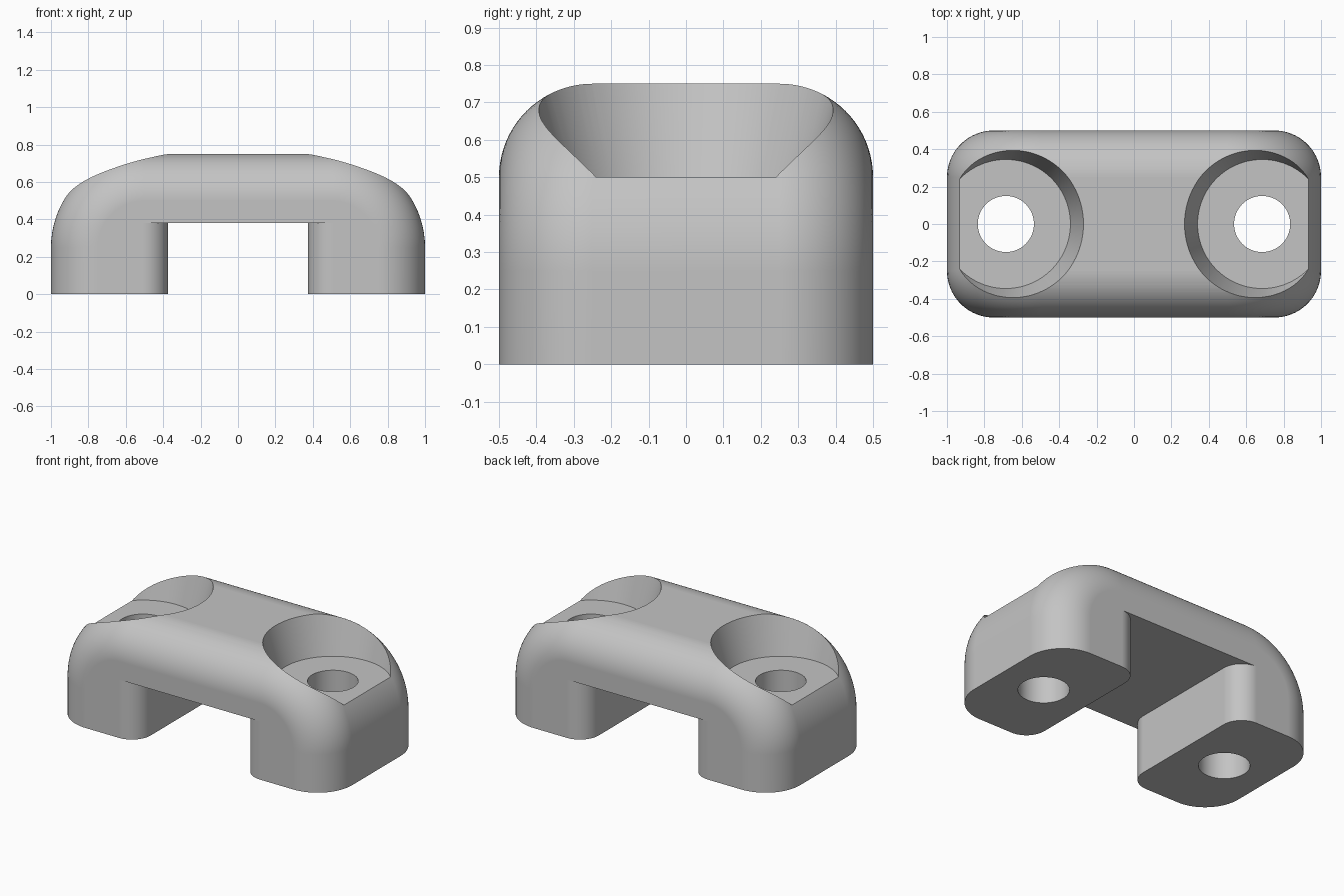
import bpy, bmesh
from math import sin, cos, pi

cube = bpy.data.objects.get("Cube")
if cube:
    bpy.data.objects.remove(cube, do_unlink=True)

STEPS = 20          # segments per quarter round
FILLET = 0.25       # rounding along the sides
END_R = 0.5         # large round at each end
SCREW_X = 0.685


def make_object(name, bm):
    bmesh.ops.recalc_face_normals(bm, faces=bm.faces)
    mesh = bpy.data.meshes.new(name)
    bm.to_mesh(mesh)
    bm.free()
    obj = bpy.data.objects.new(name, mesh)
    bpy.context.collection.objects.link(obj)
    return obj


def bridge(bm, a, b, closed):
    for i in range(len(a) if closed else len(a) - 1):
        j = (i + 1) % len(a)
        bm.faces.new((a[i], a[j], b[j], b[i]))


def arch_outline(inset):
    """Side outline with large rounded shoulders, shrunk by inset."""
    r = END_R - inset
    arc = [(END_R + r * cos(t), 0.25 + r * sin(t))
           for t in (pi / 2 * i / STEPS for i in range(STEPS + 1))]
    right = [(1 - inset, 0)] + arc
    return right + [(-x, z) for x, z in reversed(right)]


# Body: outlines stacked across the width, shrinking along the side fillets
angles = [pi / 2 * i / STEPS for i in range(STEPS + 1)]
half = [(0.25 + FILLET * sin(a), FILLET * (1 - cos(a))) for a in angles]
layers = [(-y, d) for y, d in reversed(half)] + half
bm = bmesh.new()
loops = [[bm.verts.new((x, y, z)) for x, z in arch_outline(d)] for y, d in layers]
for a, b in zip(loops, loops[1:]):
    bridge(bm, a, b, False)
bm.faces.new(loops[0])
bm.faces.new(loops[-1])
bm.faces.new([l[0] for l in loops] + [l[-1] for l in reversed(loops)])
body = make_object("bridge_body", bm)

# Channel between the feet, flared so the inner foot corners are rounded
R, INNER = 0.135, 0.375
corner = [(INNER + R - R * cos(a), 0.5 - R + R * sin(a)) for a in angles]
corner.append((INNER + R, 0.6))
side = [(x, -y) for x, y in reversed(corner)] + corner
plan = side + [(-x, y) for x, y in reversed(side)]
bm = bmesh.new()
low, high = ([bm.verts.new((x, y, z)) for x, y in plan] for z in (-0.1, 0.38))
bridge(bm, low, high, True)
bm.faces.new(low)
bm.faces.new(high)
cutters = [make_object("channel_cutter", bm)]

# Screw holes with tapered recesses
PROFILE = [(0.15, -0.1), (0.15, 0.5), (0.345, 0.5), (0.457, 0.9)]
SIDES = 96
for sx, label in ((1, "left"), (-1, "right")):
    bm = bmesh.new()
    rings = [[bm.verts.new((sx * SCREW_X + r * cos(2 * pi * i / SIDES),
                            r * sin(2 * pi * i / SIDES), z))
              for i in range(SIDES)] for r, z in PROFILE]
    for a, b in zip(rings, rings[1:]):
        bridge(bm, a, b, True)
    bm.faces.new(rings[0])
    bm.faces.new(rings[-1])
    cutters.append(make_object(label + "_screw_cutter", bm))

# Cut the body and bake the result
bpy.ops.object.select_all(action='DESELECT')
body.select_set(True)
bpy.context.view_layer.objects.active = body
for cutter in cutters:
    cutter.hide_render = True
    mod = body.modifiers.new(cutter.name, 'BOOLEAN')
    mod.operation = 'DIFFERENCE'
    mod.solver = 'EXACT'
    mod.object = cutter
    bpy.ops.object.modifier_apply(modifier=mod.name)
    bpy.data.objects.remove(cutter, do_unlink=True)

# Single grey material
grey = bpy.data.materials.new("plain_grey")
grey.use_nodes = True
colour = (0.55, 0.55, 0.55, 1)
grey.diffuse_color = colour
grey.node_tree.nodes["Principled BSDF"].inputs["Base Color"].default_value = colour
body.data.materials.clear()
body.data.materials.append(grey)

# Smooth rounds, crisp cut edges
bpy.ops.object.shade_smooth_by_angle(angle=pi / 6)
weighted = body.modifiers.new("weighted_normals", 'WEIGHTED_NORMAL')
weighted.keep_sharp = True
